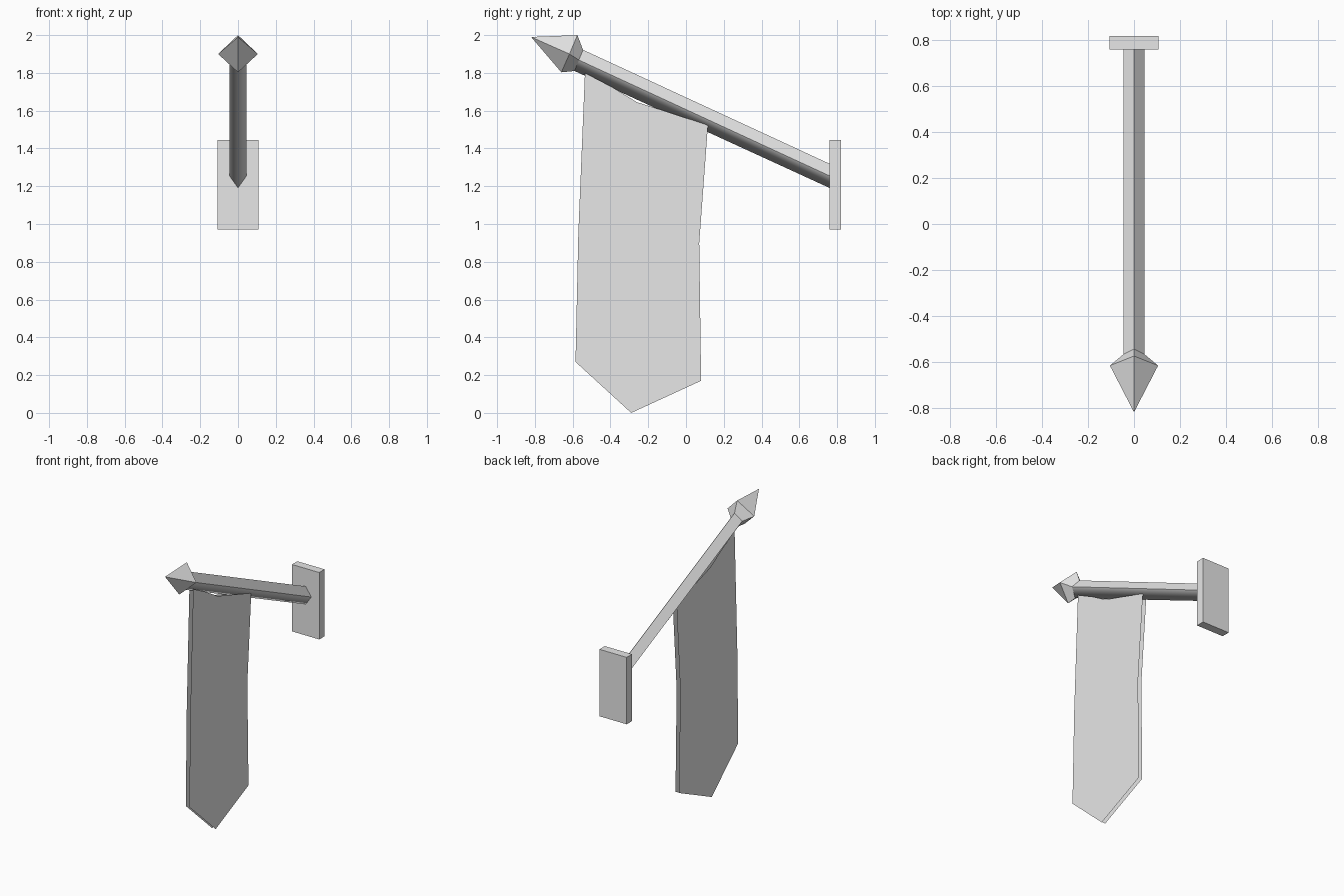
import bpy
import bmesh

cube = bpy.data.objects.get("Cube")
if cube:
    bpy.data.objects.remove(cube, do_unlink=True)

grey = bpy.data.materials.new("plain grey")
grey.use_nodes = True
grey.diffuse_color = (0.8, 0.8, 0.8, 1)
grey.node_tree.nodes["Principled BSDF"].inputs["Base Color"].default_value = (0.8, 0.8, 0.8, 1)


def finish(name, bm, fix_normals=True):
    if fix_normals:
        bmesh.ops.recalc_face_normals(bm, faces=bm.faces)
    mesh = bpy.data.meshes.new(name)
    bm.to_mesh(mesh)
    bm.free()
    mesh.materials.append(grey)
    obj = bpy.data.objects.new(name, mesh)
    bpy.context.collection.objects.link(obj)
    return obj


def diamond(bm, half_width, top, side, bottom):
    """Four-cornered ring from (y, z) points in the middle plane."""
    coords = [(0, *top), (half_width, *side), (0, *bottom), (-half_width, *side)]
    return [bm.verts.new(c) for c in coords]


def bridge(bm, a, b):
    return [bm.faces.new((a[i], a[(i + 1) % 4], b[(i + 1) % 4], b[i])) for i in range(4)]


NECK = (0.045, (-0.545, 1.922), (-0.567, 1.868), (-0.59, 1.81))

# Wall plate
bm = bmesh.new()
bmesh.ops.create_cube(bm, size=1)
for v in bm.verts:
    v.co = (v.co.x * 0.215, v.co.y * 0.06 + 0.79, v.co.z * 0.476 + 1.208)
finish("wall_plate", bm)

# Sloping pole, with a softly shaded underside
bm = bmesh.new()
neck = diamond(bm, *NECK)
foot = diamond(bm, 0.045, (0.762, 1.318), (0.762, 1.254), (0.762, 1.19))
sides = bridge(bm, neck, foot)
bm.faces.new(neck)
bm.faces.new(foot)
for face in sides[1:3]:
    face.smooth = True
finish("pole", bm)

# Spear head: long point in front, short taper back to the pole
bm = bmesh.new()
neck = diamond(bm, *NECK)
wide = diamond(bm, 0.105, (-0.575, 2.0), (-0.617, 1.9), (-0.66, 1.803))
tip = bm.verts.new((0, -0.82, 1.99))
bridge(bm, neck, wide)
for i in range(4):
    bm.faces.new((wide[i], wide[(i + 1) % 4], tip))
bm.faces.new(neck)
finish("spear_head", bm)

# Banner: two parallel cloth sheets with a pointed hem and sagging top
OUTLINE = [(-0.535, 1.8), (-0.57, 0.95), (-0.585, 0.27), (-0.29, 0.0),
           (0.08, 0.17), (0.07, 0.9), (0.116, 1.523),
           (-0.14, 1.607), (-0.26, 1.645), (-0.39, 1.724)]
for name, x_top, x_hem, facing in (("banner_right_sheet", -0.008, 0.0, -1),
                                   ("banner_left_sheet", 0.022, 0.027, 1)):
    bm = bmesh.new()
    verts = [bm.verts.new((x_hem + (x_top - x_hem) * z / 1.8, y, z)) for y, z in OUTLINE]
    face = bm.faces.new(verts)
    face.normal_update()
    if face.normal.x * facing < 0:
        face.normal_flip()
    bmesh.ops.triangulate(bm, faces=[face])
    finish(name, bm, fix_normals=False)
